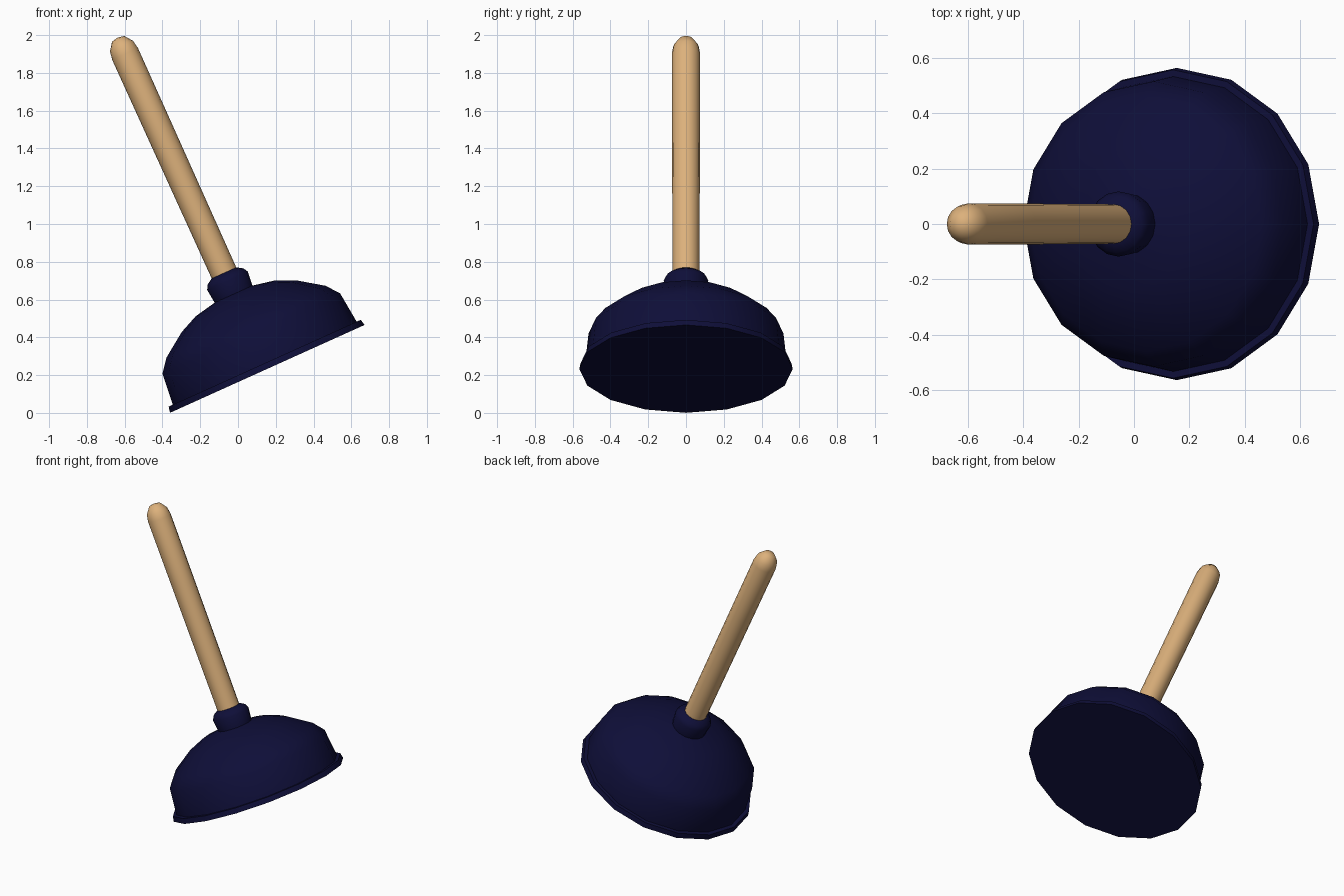
import bpy
import bmesh
from math import cos, sin, pi, radians

if "Cube" in bpy.data.objects:
    bpy.data.objects.remove(bpy.data.objects["Cube"], do_unlink=True)

SIDES = 16
TILT = radians(-24.3)
BASE = (0.155, 0, 0.233)  # centre of the tilted cup opening


def make_material(name, colour, roughness):
    mat = bpy.data.materials.new(name)
    mat.use_nodes = True
    mat.diffuse_color = colour
    shader = mat.node_tree.nodes["Principled BSDF"]
    shader.inputs["Base Color"].default_value = colour
    shader.inputs["Roughness"].default_value = roughness
    return mat


def lathe(name, profile, mat, sharp_angle):
    """Turn a (radius, height) profile around the tilted axis; zero radius closes an end."""
    bm = bmesh.new()
    rings = []
    for r, h in profile:
        if r == 0:
            rings.append([bm.verts.new((0, 0, h))] * SIDES)
        else:
            angles = [2 * pi * i / SIDES for i in range(SIDES)]
            rings.append([bm.verts.new((r * cos(a), r * sin(a), h)) for a in angles])
    for low, high in zip(rings, rings[1:]):
        for i in range(SIDES):
            j = (i + 1) % SIDES
            corners = dict.fromkeys((low[i], low[j], high[j], high[i]))
            bm.faces.new(list(corners))
    bmesh.ops.recalc_face_normals(bm, faces=bm.faces)
    mesh = bpy.data.meshes.new(name)
    bm.to_mesh(mesh)
    bm.free()
    mesh.materials.append(mat)
    mesh.shade_smooth()
    mesh.set_sharp_from_angle(angle=radians(sharp_angle))
    obj = bpy.data.objects.new(name, mesh)
    obj.location = BASE
    obj.rotation_euler = (0, TILT, 0)
    bpy.context.collection.objects.link(obj)
    return obj


rubber = make_material("navy_rubber", (0.0045, 0.0045, 0.04, 1), 0.5)
wood = make_material("light_wood", (0.72, 0.44, 0.20, 1), 0.6)

# Rubber cup: flat underside, thin rim, dome and collar
lathe("rubber_cup", [
    (0, 0), (0.565, 0), (0.558, 0.033), (0.534, 0.033),
    (0.516, 0.206), (0.462, 0.274), (0.333, 0.364), (0.23, 0.41),
    (0.11, 0.434), (0.118, 0.512), (0.104, 0.537), (0.07, 0.558), (0, 0.558),
], rubber, 60)

# Wooden handle with a rounded tip
lathe("handle", [
    (0, 0.45), (0.071, 0.45), (0.074, 1.4), (0.075, 1.83),
    (0.067, 1.875), (0.036, 1.917), (0, 1.925),
], wood, 60)
